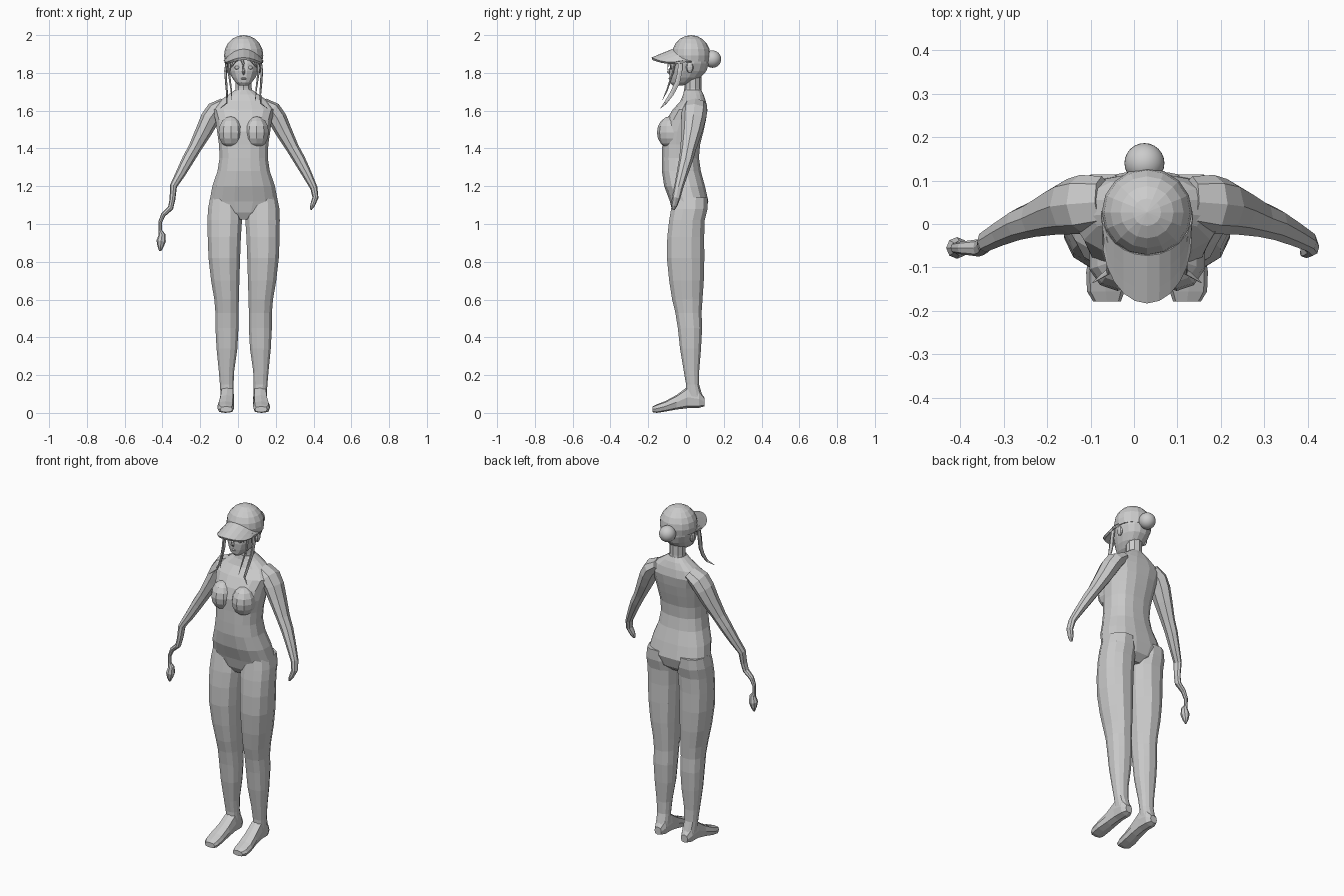
import bpy, bmesh
from math import sin, cos, pi, radians
from mathutils import Vector, Matrix

CX = 0.03  # body centre line


def mesh_from_rings(name, rings, caps=True, closed=True):
    bm = bmesh.new()
    vs = [[bm.verts.new(p) for p in r] for r in rings]
    n = len(rings[0])
    for a, b in zip(vs, vs[1:]):
        for i in range(n if closed else n - 1):
            j = (i + 1) % n
            bm.faces.new((a[i], a[j], b[j], b[i]))
    if caps:
        bm.faces.new(vs[0])
        bm.faces.new(vs[-1])
    bmesh.ops.recalc_face_normals(bm, faces=bm.faces)
    me = bpy.data.meshes.new(name)
    bm.to_mesh(me)
    bm.free()
    ob = bpy.data.objects.new(name, me)
    bpy.context.collection.objects.link(ob)
    return ob


def power(v, e):
    return abs(v) ** e * (1 if v >= 0 else -1)


def loft(name, rows, n=12, e=1.0):
    """Rows of z, x_min, x_max, y_front, y_back."""
    rings = []
    for z, x0, x1, y0, y1 in rows:
        angs = [2 * pi * (i + 0.5) / n for i in range(n)]
        rings.append([((x0 + x1) / 2 + (x1 - x0) / 2 * power(cos(a), e) * 1.02,
                       (y0 + y1) / 2 + (y1 - y0) / 2 * power(sin(a), e) * 1.02, z) for a in angs])
    return mesh_from_rings(name, rings)


def tube(name, pts, n=8):
    """Points x, y, z, radius in the front plane, radius in depth."""
    ps = [Vector(p[:3]) for p in pts]
    rings = []
    for i, p in enumerate(ps):
        t = (ps[min(i + 1, len(ps) - 1)] - ps[max(i - 1, 0)]).normalized()
        side = t.cross(Vector((0, 1, 0))).normalized()
        depth = side.cross(t)
        r1, r2 = pts[i][3:]
        rings.append([p + side * r1 * cos(2 * pi * k / n) + depth * r2 * sin(2 * pi * k / n)
                      for k in range(n)])
    return mesh_from_rings(name, rings)


def ball(name, loc, size, seg=16, rings=10, cut=None):
    bm = bmesh.new()
    bmesh.ops.create_uvsphere(bm, u_segments=seg, v_segments=rings, radius=1,
                              matrix=Matrix.Translation(loc) @ Matrix.Diagonal((*size, 1)))
    if cut is not None:
        geom = bm.verts[:] + bm.edges[:] + bm.faces[:]
        bmesh.ops.bisect_plane(bm, geom=geom, plane_co=(0, 0, cut), plane_no=(0, 0, 1), clear_inner=True)
        bmesh.ops.holes_fill(bm, edges=[ed for ed in bm.edges if ed.is_boundary])
    me = bpy.data.meshes.new(name)
    bm.to_mesh(me)
    bm.free()
    ob = bpy.data.objects.new(name, me)
    bpy.context.collection.objects.link(ob)
    return ob


def sym(rows):
    return [(z, CX - w, CX + w, f, b) for z, w, f, b in rows]


# Torso, from crotch to neck base
loft("torso", sym([
    (1.025, 0.05, -0.05, 0.06), (1.06, 0.14, -0.07, 0.10), (1.12, 0.18, -0.085, 0.118),
    (1.20, 0.165, -0.115, 0.10), (1.28, 0.138, -0.127, 0.078), (1.35, 0.127, -0.127, 0.068),
    (1.42, 0.13, -0.125, 0.074), (1.49, 0.14, -0.125, 0.092), (1.55, 0.148, -0.105, 0.105),
    (1.605, 0.165, -0.07, 0.113), (1.65, 0.13, -0.03, 0.105), (1.685, 0.08, -0.015, 0.093),
    (1.71, 0.045, -0.01, 0.08)]), 16, 0.8)

# Neck and head
loft("neck", sym([(1.68, 0.05, -0.012, 0.085), (1.72, 0.044, -0.008, 0.08),
                  (1.80, 0.044, -0.01, 0.08)]), 10)
loft("head", sym([
    (1.732, 0.022, -0.07, -0.02), (1.748, 0.042, -0.083, 0.03), (1.775, 0.062, -0.086, 0.075),
    (1.81, 0.078, -0.088, 0.108), (1.85, 0.09, -0.082, 0.12), (1.89, 0.092, -0.065, 0.12)]), 16, 0.9)
tube("nose", [(CX, -0.078, 1.83, 0.005, 0.005), (CX, -0.092, 1.805, 0.008, 0.012),
              (CX, -0.084, 1.79, 0.004, 0.004)], 6)
ball("lips", (CX, -0.084, 1.77), (0.016, 0.008, 0.006), 8, 6)

# Cap dome, band, brim and hair bun
ball("cap_dome", (CX, 0.027, 1.893), (0.104, 0.102, 0.107), 16, 10, 1.86)
brim = []
for k in range(13):
    t = radians(-90 + 15 * k)
    row = []
    for v in (0, 0.35, 0.7, 1):
        y = (0.03 - 0.1 * cos(t)) * (1 - v) + (-0.015 - 0.165 * cos(t)) * v
        row.append((CX + 0.1 * sin(t), y, 1.92 - 0.045 * v * cos(t) - 0.06 * sin(t) ** 2))
    brim.append(row)
cap_brim = mesh_from_rings("cap_brim", brim, caps=False, closed=False)
mod = cap_brim.modifiers.new("thickness", 'SOLIDIFY')
mod.thickness = 0.014
mod.offset = 0
bun = ball("hair_bun", (CX - 0.006, 0.14, 1.873), (0.046, 0.046, 0.046), 24, 16)
bun.data.shade_smooth()

for s, side in ((-1, "left"), (1, "right")):
    def X(d):
        return CX + s * d

    # Leg
    loft(side + "_leg", [(z, min(X(a), X(b)), max(X(a), X(b)), f, k) for z, a, b, f, k in [
        (0.08, 0.052, 0.122, 0.0, 0.09), (0.15, 0.053, 0.126, 0.0, 0.07),
        (0.22, 0.05, 0.132, -0.012, 0.07), (0.34, 0.033, 0.144, -0.032, 0.08),
        (0.45, 0.027, 0.15, -0.044, 0.086), (0.53, 0.027, 0.15, -0.057, 0.083),
        (0.60, 0.025, 0.156, -0.074, 0.088), (0.70, 0.022, 0.173, -0.09, 0.095),
        (0.82, 0.018, 0.187, -0.102, 0.098), (0.93, 0.014, 0.191, -0.1, 0.097),
        (1.02, 0.008, 0.192, -0.09, 0.10), (1.08, 0.01, 0.19, -0.08, 0.115),
        (1.14, 0.025, 0.178, -0.07, 0.115)]], 12, 0.85)

    # Foot, lofted from heel to toes
    rings = []
    for y, d, w, z0, z1 in [(0.098, 0.087, 0.022, 0.035, 0.08), (0.07, 0.087, 0.036, 0.027, 0.12),
                            (0.01, 0.087, 0.037, 0.025, 0.14), (-0.05, 0.09, 0.04, 0.018, 0.095),
                            (-0.11, 0.095, 0.045, 0.007, 0.062), (-0.155, 0.095, 0.043, 0.0, 0.045),
                            (-0.178, 0.092, 0.032, 0.004, 0.034)]:
        rings.append([(X(d) + w * power(cos(a), 0.6), y, (z0 + z1) / 2 + (z1 - z0) / 2 * power(sin(a), 0.7))
                      for a in [2 * pi * i / 8 for i in range(8)]])
    mesh_from_rings(side + "_foot", rings)

    # Bust and ear
    ball(side + "_bust", (X(0.068), -0.082, 1.485), (0.068, 0.072, 0.085), 10, 8)
    ball(side + "_ear", (X(0.086), 0.02, 1.83), (0.012, 0.02, 0.03), 8, 6)
    ball(side + "_eye", (X(0.034), -0.077, 1.828), (0.017, 0.008, 0.010), 8, 6)

    # Arm, with a short stub hand on one side and a snaking end on the other
    arm = [(X(0.10), 0.05, 1.635, 0.035, 0.06), (X(0.15), 0.045, 1.60, 0.05, 0.068),
           (X(0.18), 0.04, 1.555, 0.05, 0.064), (X(0.212), 0.03, 1.49, 0.044, 0.055),
           (X(0.26), 0.012, 1.40, 0.034, 0.042), (X(0.295), 0.0, 1.34, 0.032, 0.037),
           (X(0.335), -0.02, 1.265, 0.026, 0.03)]
    if s > 0:
        arm += [(0.402, -0.04, 1.19, 0.019, 0.024), (0.41, -0.052, 1.14, 0.016, 0.022),
                (0.395, -0.062, 1.10, 0.013, 0.017), (0.386, -0.067, 1.077, 0.005, 0.008)]
    else:
        arm += [(-0.342, -0.04, 1.20, 0.019, 0.025), (-0.347, -0.05, 1.13, 0.015, 0.022),
                (-0.357, -0.055, 1.085, 0.015, 0.02), (-0.395, -0.055, 1.05, 0.013, 0.015),
                (-0.412, -0.055, 1.01, 0.01, 0.012), (-0.412, -0.055, 0.965, 0.01, 0.011),
                (-0.402, -0.055, 0.945, 0.018, 0.017), (-0.407, -0.055, 0.91, 0.025, 0.025),
                (-0.410, -0.055, 0.88, 0.016, 0.018), (-0.412, -0.055, 0.856, 0.005, 0.005)]
    tube(side + "_arm", arm, 8)

    # Long side locks and short fringe strands
    tube(side + "_hair_lock", [
        (X(0.088), -0.03, 1.875, 0.006, 0.014), (X(0.096), -0.032, 1.81, 0.007, 0.014),
        (X(0.093), -0.045, 1.75, 0.006, 0.015), (X(0.088), -0.075, 1.69, 0.005, 0.013),
        (X(0.09), -0.11, 1.64, 0.004, 0.008), (X(0.125), -0.135, 1.612, 0.001, 0.001)], 6)
    tube(side + "_hair_wisp", [
        (X(0.075), -0.055, 1.87, 0.008, 0.006), (X(0.078), -0.07, 1.80, 0.006, 0.006),
        (X(0.066), -0.10, 1.71, 0.004, 0.005), (X(0.062), -0.125, 1.655, 0.001, 0.001)], 6)
    tube(side + "_fringe", [
        (X(0.02), -0.082, 1.89, 0.014, 0.005), (X(0.045), -0.09, 1.865, 0.010, 0.005),
        (X(0.068), -0.08, 1.83, 0.002, 0.002)], 6)
tube("centre_fringe", [(CX - 0.015, -0.082, 1.885, 0.01, 0.005), (CX - 0.002, -0.095, 1.85, 0.006, 0.004),
                       (CX - 0.004, -0.097, 1.815, 0.001, 0.001)], 6)
